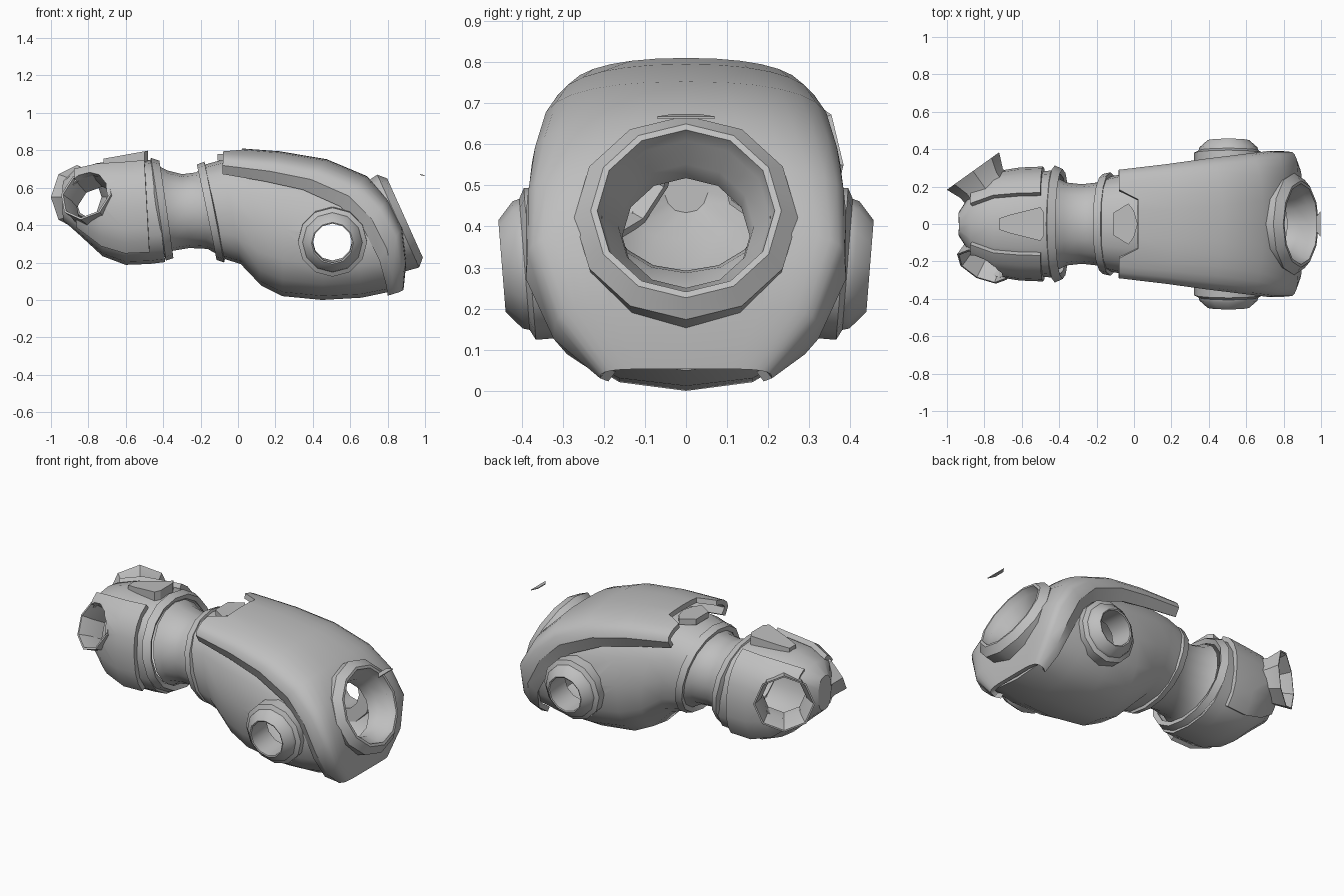
import bpy, bmesh, math
from mathutils import Vector

if "Cube" in bpy.data.objects:
    bpy.data.objects.remove(bpy.data.objects["Cube"])

grey = bpy.data.materials.new("plain grey")
grey.use_nodes = True
grey.diffuse_color = (0.52, 0.52, 0.52, 1)
grey.node_tree.nodes["Principled BSDF"].inputs["Base Color"].default_value = (0.52, 0.52, 0.52, 1)


def finish(name, bm, thick=0, cutters=(), angle=32):
    """Turn a bmesh into a finished object, with wall thickness and openings."""
    bmesh.ops.recalc_face_normals(bm, faces=bm.faces)
    mesh = bpy.data.meshes.new(name)
    bm.to_mesh(mesh)
    bm.free()
    mesh.materials.append(grey)
    obj = bpy.data.objects.new(name, mesh)
    bpy.context.collection.objects.link(obj)
    if thick:
        mod = obj.modifiers.new("wall", "SOLIDIFY")
        mod.thickness, mod.offset = thick, 0
    for cutter in cutters:
        mod = obj.modifiers.new("opening", "BOOLEAN")
        mod.operation, mod.solver, mod.object = "DIFFERENCE", "EXACT", cutter
    bpy.ops.object.select_all(action="DESELECT")
    obj.select_set(True)
    bpy.context.view_layer.objects.active = obj
    bpy.ops.object.convert(target="MESH")
    bpy.ops.object.shade_smooth_by_angle(angle=math.radians(angle))
    return obj


def skin(bm, rows, closed=True, loop=False):
    """Bridge rows of points with quads."""
    rows = [[bm.verts.new(p) for p in row] for row in rows]
    pairs = list(zip(rows, rows[1:])) + ([(rows[-1], rows[0])] if loop else [])
    for a, b in pairs:
        for i in range(len(a) if closed else len(a) - 1):
            j = (i + 1) % len(a)
            bm.faces.new((a[i], a[j], b[j], b[i]))
    return rows


def power(v, p):
    return math.copysign(abs(v) ** p, v)


def section(station, angles, p=0.8, grow=0.0):
    """Slanted oval: top x, top z, bottom x, bottom z, half width."""
    tx, tz, bx, bz, ry = station
    top, bot = Vector((tx, 0, tz)), Vector((bx, 0, bz))
    up = (top - bot) / 2
    up *= 1 + grow / up.length
    return [(top + bot) / 2 + up * power(math.sin(a), p)
            + Vector((0, (ry + grow) * power(math.cos(a), p), 0)) for a in angles]


FULL = [math.tau * i / 16 for i in range(16)]


def loft(name, stations, thick=0.02, cutters=(), cap=False, p=0.8):
    bm = bmesh.new()
    rows = skin(bm, [section(s, FULL, p) for s in stations])
    if cap:
        bm.faces.new(rows[-1])
    return finish(name, bm, thick, cutters)


def lathe(name, profile, centre, axis, sides=12, solid=False):
    """Turn (radius, distance) points around an axis."""
    rot = Vector(axis).to_track_quat("Z", "Y")
    rows = [[Vector(centre) + rot @ Vector((r * math.cos(math.tau * i / sides),
                                            r * math.sin(math.tau * i / sides), d))
             for i in range(sides)] for r, d in profile]
    bm = bmesh.new()
    rings = skin(bm, rows, loop=not solid)
    if solid:
        bm.faces.new(rings[0])
        bm.faces.new(rings[-1])
    return finish(name, bm)


def prism(name, outline, z0, z1, slope=0.0):
    """Mirrored top outline raised between two heights, rising along x."""
    pts = outline + [(x, -y) for x, y in reversed(outline) if y]
    bm = bmesh.new()
    rows = skin(bm, [[(x, y, z + slope * (x - pts[0][0])) for x, y in pts]
                     for z in (z0, z1)])
    for row in rows:
        bm.faces.new(row)
    return finish(name, bm)


# Socket placement and hidden cutters
NECK, NECK_AXIS = (0.893, 0, 0.438), (0.91, 0, 0.41)
LEG_R, LEG_R_AXIS = (-0.8, -0.205, 0.55), (-0.38, -0.75, 0.42)
LEG_L, LEG_L_AXIS = (-0.855, 0.275, 0.55), (-0.58, 0.81, 0)
arm_cut = lathe("arm_cutter", [(0.12, -0.6), (0.12, 0.6)], (0.505, 0, 0.31), (0, 1, 0), 24, True)
neck_cut = lathe("neck_cutter", [(0.205, -0.3), (0.205, 0.2)], NECK, NECK_AXIS, 24, True)
leg_r_cut = lathe("right_leg_cutter", [(0.125, -0.2), (0.125, 0.2)], LEG_R, LEG_R_AXIS, 12, True)
leg_l_cut = lathe("left_leg_cutter", [(0.125, -0.25), (0.125, 0.2)], LEG_L, LEG_L_AXIS, 12, True)
cutters = [arm_cut, neck_cut, leg_r_cut, leg_l_cut]
for c in cutters:
    c.hide_render = True

# Torso and waist
loft("torso", [
    (-0.19, 0.71, -0.09, 0.235, 0.24), (-0.08, 0.74, 0.02, 0.2, 0.265),
    (0.05, 0.75, 0.13, 0.085, 0.295), (0.25, 0.73, 0.24, 0.03, 0.32),
    (0.47, 0.68, 0.45, 0.01, 0.342), (0.60, 0.63, 0.66, 0.022, 0.345),
    (0.66, 0.59, 0.84, 0.06, 0.335)], 0.02, [arm_cut])
loft("waist", [
    (-0.19, 0.70, -0.09, 0.24, 0.235), (-0.22, 0.675, -0.16, 0.28, 0.215),
    (-0.30, 0.665, -0.26, 0.285, 0.205), (-0.38, 0.685, -0.35, 0.27, 0.215),
    (-0.43, 0.71, -0.38, 0.25, 0.235)], 0.015, p=0.95)
loft("torso_flange", [(-0.215, 0.71, -0.11, 0.228, 0.253),
                      (-0.175, 0.725, -0.07, 0.215, 0.262)], 0.03, p=0.95)
loft("pelvis_flange", [(-0.425, 0.73, -0.35, 0.238, 0.28),
                       (-0.47, 0.745, -0.39, 0.225, 0.30)], 0.03, p=0.95)

# Armour over the back: bevelled lip, then an arch that squares off at the neck end
EDGE = [(-0.08, 0.275, 0.68), (0.15, 0.305, 0.64), (0.35, 0.335, 0.595), (0.55, 0.36, 0.505),
        (0.68, 0.375, 0.38), (0.76, 0.375, 0.22), (0.79, 0.31, 0.1), (0.80, 0.20, 0.035)]
RIDGE = [(-0.08, 0.795), (0.22, 0.78), (0.47, 0.738), (0.68, 0.65),
         (0.79, 0.53), (0.865, 0.38), (0.885, 0.2), (0.87, 0.055)]
ROUND = [0.9, 0.88, 0.85, 0.72, 0.5, 0.34, 0.34, 0.4]
rows = []
for (ex, ey, ez), (rx, rz), p in zip(EDGE, RIDGE, ROUND):
    row = []
    for i in range(15):
        a = math.pi * i / 14
        s = 0.35 + 0.65 * math.sin(a) ** p
        y = ey * power(math.cos(a), p)
        x = ex + (rx - ex) * s
        if ex < 0 and abs(y) < 0.15:      # notch behind the waist
            x += 0.10
        row.append((x, y, ez + (rz - ez) * s))
    rows.append([(ex, ey * 0.9, ez)] + row + [(ex, -ey * 0.9, ez)])
bm = bmesh.new()
skin(bm, rows, closed=False)
finish("back_armour", bm, 0.03, [neck_cut])
prism("back_tab", [(-0.11, 0.06), (-0.03, 0.11), (0.0, 0.07), (0.02, 0)], 0.745, 0.78)

# Neck collar and the loose sliver above it
lathe("neck_collar", [(0.255, -0.15), (0.272, -0.04), (0.232, 0), (0.216, 0),
                      (0.205, -0.04), (0.165, -0.09), (0.155, -0.15)], NECK, NECK_AXIS)
prism("neck_sliver", [(0.972, 0.035), (0.998, 0.07)], 0.668, 0.673, -0.2)

# Arm sockets, stepped and tipped slightly down
for side, y in (("left", 1), ("right", -1)):
    lathe(side + "_arm_socket", [(0.185, -0.07), (0.185, 0.015), (0.16, 0.028), (0.155, 0.045),
                                 (0.112, 0.083), (0.105, 0.08), (0.105, -0.07)],
          (0.505, y * 0.365, 0.31), (0, y, -0.08))

# Pelvis with raised side plates
PELVIS = [
    (-0.45, 0.735, -0.39, 0.21, 0.28), (-0.5, 0.745, -0.47, 0.2, 0.275),
    (-0.62, 0.735, -0.6, 0.195, 0.27), (-0.75, 0.725, -0.72, 0.24, 0.25),
    (-0.87, 0.69, -0.85, 0.36, 0.17), (-0.93, 0.63, -0.93, 0.43, 0.06)]
loft("pelvis", PELVIS, 0.015, [leg_r_cut, leg_l_cut], cap=True)
for side, turn, cut in (("left", 0, leg_l_cut), ("right", math.pi, leg_r_cut)):
    sweep = [math.radians(-42 + 104 * i / 7) for i in range(8)]
    angles = [math.pi - a if turn else a for a in sweep]
    bm = bmesh.new()
    skin(bm, [section(s, angles, grow=0.015) for s in PELVIS[1:5]], closed=False)
    finish(side + "_hip_plate", bm, 0.035, [cut])
prism("pelvis_crest", [(-0.72, 0.03), (-0.66, 0.05), (-0.5, 0.09), (-0.48, 0.06)],
      0.70, 0.755, 0.18)

# Leg sockets: a short tube on one side, a wide flare on the other
lathe("right_leg_socket", [(0.145, -0.12), (0.14, -0.04), (0.15, 0.03),
                           (0.138, 0.03), (0.122, -0.04), (0.122, -0.12)],
      LEG_R, LEG_R_AXIS, 8)
lathe("left_leg_socket", [(0.135, -0.14), (0.138, -0.07), (0.172, 0.01),
                          (0.162, 0.01), (0.125, -0.07), (0.122, -0.14)],
      LEG_L, LEG_L_AXIS, 8)

for c in cutters:
    bpy.data.objects.remove(c)
